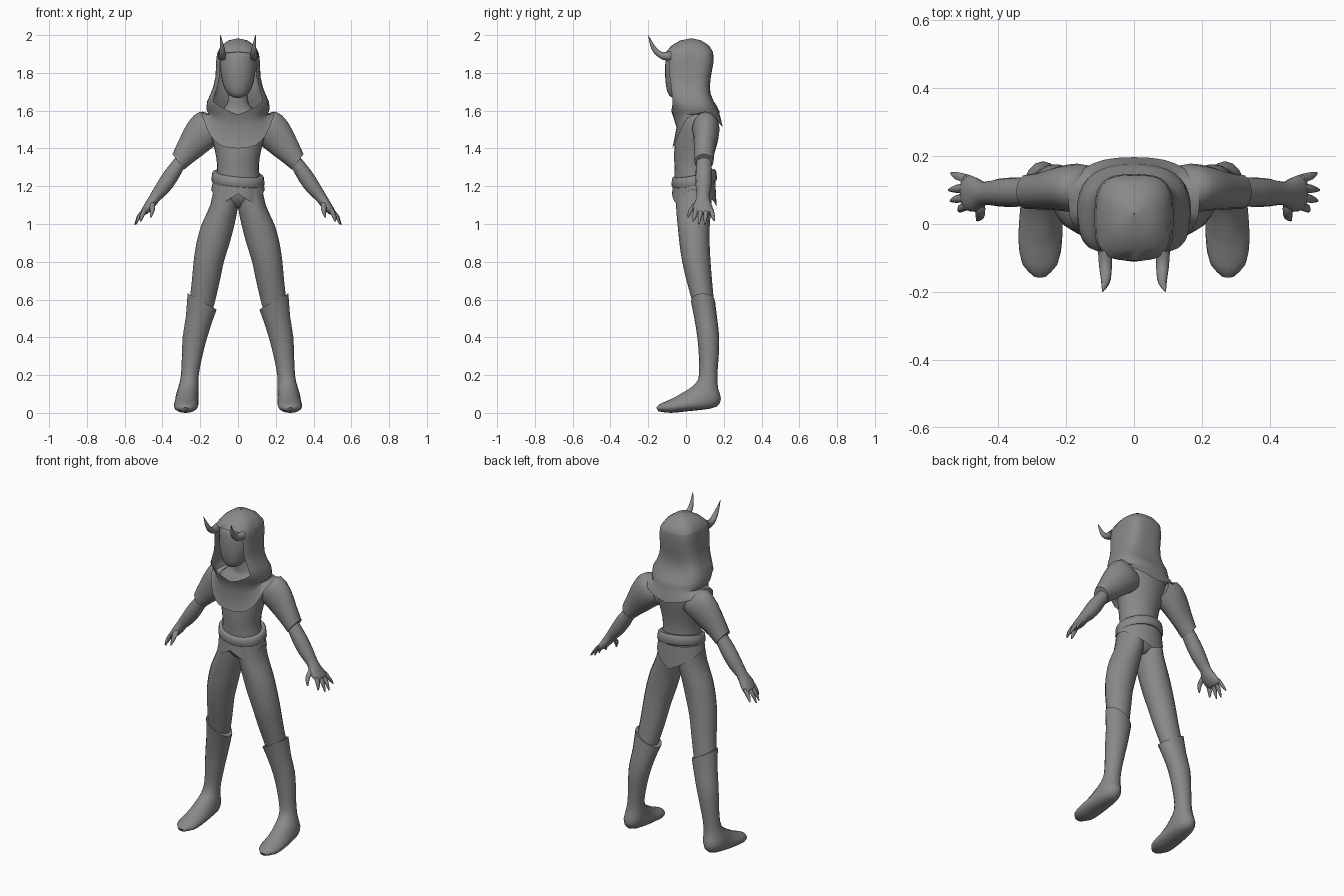
import bpy, bmesh, math
from mathutils import Vector as V

grey = bpy.data.materials.new("plain_grey")
grey.diffuse_color = (0.25, 0.25, 0.25, 1)


def skin(name, rows, closed=True, cap=True, mirror=False):
    """Join rows of points into one smooth surface."""
    bm = bmesh.new()
    vs = [[bm.verts.new((p[0], p[1], max(p[2], 0))) for p in r] for r in rows]
    n = len(rows[0])
    for a, b in zip(vs, vs[1:]):
        for j in range(n if closed else n - 1):
            k = (j + 1) % n
            bm.faces.new((a[j], a[k], b[k], b[j]))
    if cap:
        bm.faces.new(vs[0])
        bm.faces.new(vs[-1])
    bmesh.ops.remove_doubles(bm, verts=bm.verts, dist=0.0004)
    bmesh.ops.recalc_face_normals(bm, faces=bm.faces)
    me = bpy.data.meshes.new(name)
    bm.to_mesh(me)
    bm.free()
    me.materials.append(grey)
    ob = bpy.data.objects.new(name, me)
    bpy.context.collection.objects.link(ob)
    if mirror:
        ob.modifiers.new("mirror", "MIRROR").use_mirror_merge = False
    bpy.ops.object.select_all(action="DESELECT")
    ob.select_set(True)
    bpy.context.view_layer.objects.active = ob
    bpy.ops.object.shade_smooth_by_angle(angle=math.radians(50))
    return ob


def refine(rows, steps=2):
    """Smoothly insert rows between the given ones."""
    out = []
    for i in range(len(rows) - 1):
        p0, p1, p2, p3 = (rows[min(max(i + d, 0), len(rows) - 1)] for d in (-1, 0, 1, 2))
        for s in range(steps):
            t = s / steps
            out.append([b + 0.5 * t * (c - a + t * (2 * a - 5 * b + 4 * c - d + t * (3 * (b - c) + d - a)))
                        for a, b, c, d in zip(p0, p1, p2, p3)])
    return out + [list(rows[-1])]


def ring(a, b, w, n=16):
    """Ellipse with ends a and b and half-width vector w."""
    c, u, w = (V(a) + V(b)) / 2, (V(a) - V(b)) / 2, V(w)
    return [c + u * math.cos(math.tau * i / n) + w * math.sin(math.tau * i / n) for i in range(n)]


def body(name, rows, steps=2, n=16, **kw):
    """Rows: centre x, half width, front y, front z, back y, back z, side tilt."""
    return skin(name, [ring((r[0], r[2], r[3]), (r[0], r[4], r[5]), (r[1], 0, r[6]), n)
                       for r in refine(rows, steps)], **kw)


def level(z, hw, yf, yb, x=0):
    return (x, hw, yf, z, yb, z, 0)


def limb(name, rows):
    """Rows: outer x, z, inner x, z, front y, back y."""
    skin(name, [ring((r[0], (r[4] + r[5]) / 2, r[1]), (r[2], (r[4] + r[5]) / 2, r[3]),
                     (0, (r[5] - r[4]) / 2, 0)) for r in refine(rows)], mirror=True)


def lerp(t, table):
    for (a, p), (b, q) in zip(table, table[1:]):
        if t <= b:
            return p + (q - p) * (t - a) / (b - a)
    return table[-1][1]


def arc(deg, rx, yf, yb, power):
    """Point on a squared oval, angle measured from the back."""
    s, c = math.sin(math.radians(deg)), math.cos(math.radians(deg))
    s = 0 if abs(s) < 1e-6 else math.copysign(abs(s) ** power, s)
    c = 0 if abs(c) < 1e-6 else math.copysign(abs(c) ** power, c)
    return rx * s, (yf + yb) / 2 + (yb - yf) / 2 * c


# torso and neck
body("torso", [level(1.085, .03, .0, .09), level(1.13, .115, -.045, .13), level(1.2, .125, -.058, .14),
               level(1.28, .111, -.06, .135), level(1.35, .115, -.063, .138), level(1.42, .13, -.06, .15),
               level(1.5, .15, -.05, .165), level(1.56, .15, -.03, .165), level(1.6, .095, 0, .13),
               level(1.64, .055, .0, .1), level(1.74, .05, 0, .1)], n=24)

# trousers
body("trouser_leg", [level(1.2, .065, -.05, .135, .062), level(1.1, .074, -.053, .135, .073),
                     level(1.0, .087, -.045, .126, .105), level(.9, .088, -.035, .125, .132),
                     level(.8, .08, -.02, .13, .155), level(.7, .074, .003, .138, .17),
                     level(.6, .068, .03, .147, .187), level(.53, .06, .045, .155, .198)], mirror=True)

# boots run from the slanted knee cuff down into the foot
body("boot", [(.19, .077, .026, .59, .154, .59, .043), (.205, .071, .044, .5, .165, .5, .01),
              level(.4, .065, .06, .176, .228), level(.3, .054, .068, .173, .243),
              level(.2, .047, .069, .166, .255), (.262, .052, .05, .155, .17, .13, 0),
              (.268, .06, .005, .12, .185, .075, 0), (.271, .062, -.03, .1, .162, .033, 0),
              (.274, .064, -.065, .08, .09, .017, 0), (.276, .064, -.105, .062, .0, .008, 0),
              (.277, .054, -.14, .046, -.08, .0, 0), (.277, .02, -.158, .028, -.145, .008, 0)], mirror=True)

# belt, slightly lower on one side
body("belt", [(0, .137, -.07, 1.195, .16, 1.23, -.012), (0, .141, -.076, 1.203, .165, 1.238, -.012),
              (0, .137, -.075, 1.24, .16, 1.28, -.012), (0, .13, -.068, 1.247, .153, 1.288, -.012)],
     steps=1, n=28)

# jagged tunic hem under the belt
hem = [(0, 1.08), (70, 1.17), (100, 1.185), (140, 1.1), (180, 1.16)]
skirt = [[(*arc(d, .133, -.068, .155, 1), 1.225) for d in range(0, 360, 10)],
         [(*arc(d, .142, -.074, .163, 1), lerp(min(d, 360 - d), hem)) for d in range(0, 360, 10)]]
skin("tunic_hem", skirt, cap=False)

# sleeves, forearms with palms
limb("sleeve", [(.13, 1.56, .08, 1.44, .03, .165), (.2, 1.595, .135, 1.405, .033, .178),
                (.263, 1.54, .19, 1.362, .04, .168), (.31, 1.45, .24, 1.325, .043, .152),
                (.347, 1.37, .285, 1.288, .044, .146)])
limb("forearm", [(.32, 1.365, .28, 1.305, .055, .135), (.385, 1.285, .325, 1.225, .05, .137),
                 (.43, 1.215, .37, 1.165, .052, .133), (.465, 1.155, .417, 1.122, .056, .124),
                 (.492, 1.11, .445, 1.085, .036, .138), (.512, 1.075, .478, 1.055, .042, .146),
                 (.512, 1.062, .49, 1.05, .055, .135)])


# fingers and thumb
def digit(name, base, mid, tip, r):
    rows = refine([(*base, r), (*mid, r * .85), (*tip, r * .25)])
    skin(name, [ring((x + s, y, z), (x - s, y, z), (0, s, 0), 8) for x, y, z, s in rows], mirror=True)


for i, (yb, xt, yt, zt) in enumerate([(.055, .515, .038, 1.012), (.08, .54, .068, .998),
                                      (.107, .545, .1, .996), (.132, .538, .15, 1.015)]):
    digit(f"finger_{i + 1}", (.49, yb, 1.08), ((.502 + xt) / 2, (yb + yt) / 2, 1.043), (xt, yt, zt), .014)
digit("thumb", (.455, .06, 1.115), (.453, .026, 1.075), (.462, .012, 1.035), .016)

# smooth blank face
body("face", [level(1.668, .015, -.07, -.04), level(1.682, .045, -.09, .0), level(1.72, .073, -.104, .04),
              level(1.79, .09, -.111, .06), level(1.86, .094, -.109, .07), level(1.905, .09, -.098, .07),
              level(1.93, .07, -.06, .06)], n=24)

# hood: z, half width, front y, back y, half sweep around the opening
hood = [(1.983, .002, .028, .032, 180), (1.972, .05, -.03, .08, 180), (1.945, .088, -.075, .122, 180),
        (1.91, .108, -.108, .143, 180), (1.903, .111, -.112, .144, 138), (1.86, .116, -.114, .146, 135),
        (1.78, .119, -.11, .132, 134), (1.73, .13, -.104, .126, 132), (1.69, .145, -.1, .13, 131),
        (1.65, .163, -.092, .146, 136), (1.62, .168, -.086, .166, 152), (1.598, .165, -.08, .176, 168),
        (1.58, .155, -.072, .178, 180)]
steps = [i / 16 for i in range(-16, 17)]
rows = [[(*arc(s * t, rx, yf, yb, .6 + .2 * (z < 1.64 or z > 1.93)), z) for s in steps]
        for z, rx, yf, yb, t in hood]
# shoulder cape flows from the hood to a hem that dips at front and back
cape_hem = [(0, 1.5), (45, 1.54), (80, 1.597), (110, 1.56), (140, 1.45), (160, 1.41), (180, 1.4)]
for f, rx, yf, yb in ((.4, .172, -.05, .186), (1, .193, -.072, .197)):
    rows.append([(*arc(s * 180, rx, yf, yb, .8), 1.585 + f * (lerp(abs(s * 180), cape_hem) - 1.585))
                 for s in steps])
skin("hood_and_cape", rows, closed=False, cap=False)

# horns: x, half width, lower y, z, upper y, z
body("horn", [(.085, .022, -.08, 1.865, -.08, 1.915, 0), (.084, .02, -.125, 1.87, -.125, 1.91, 0),
              (.083, .015, -.17, 1.905, -.155, 1.932, 0), (.087, .009, -.191, 1.95, -.176, 1.96, 0),
              (.093, .001, -.2, 2.0, -.198, 2.0, 0)], n=10, mirror=True)
